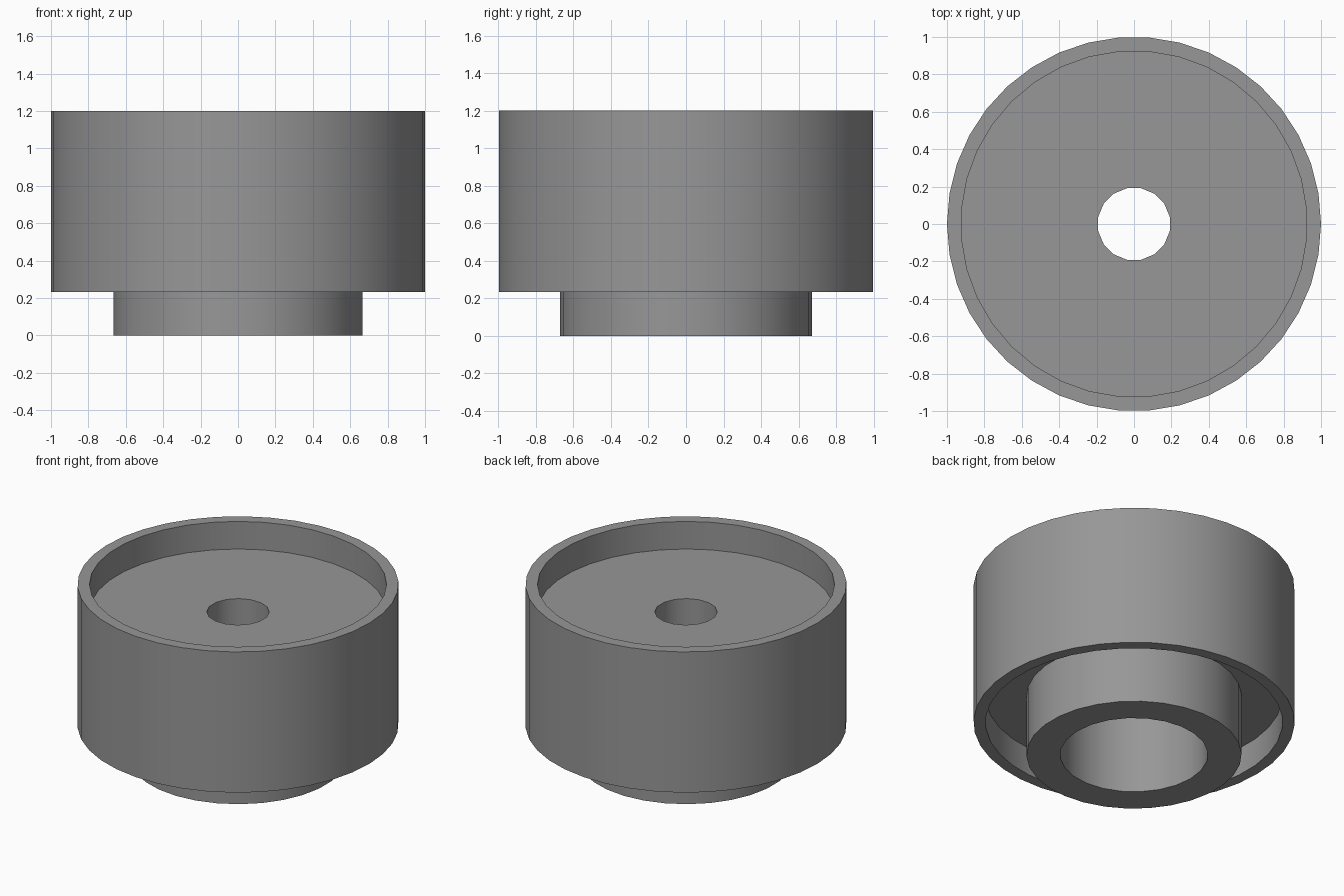
import bpy
import bmesh
import math

cube = bpy.data.objects.get("Cube")
if cube:
    bpy.data.objects.remove(cube, do_unlink=True)

# Single grey material
grey = bpy.data.materials.new("mid grey")
grey.use_nodes = True
colour = (0.31, 0.31, 0.31, 1)
grey.diffuse_color = colour
grey.node_tree.nodes["Principled BSDF"].inputs["Base Color"].default_value = colour


def ring(bm, radius, z, sides, turn):
    """Closed loop of edges; turn is a fraction of one side."""
    verts = []
    for i in range(sides):
        a = math.tau * (i + turn) / sides
        verts.append(bm.verts.new((radius * math.cos(a), radius * math.sin(a), z)))
    edges = [bm.edges.new((verts[i - 1], verts[i])) for i in range(sides)]
    return verts, edges


# Walls in order around the section: radius, start z, end z, sides, turn
walls = [
    (1.0, 0.233, 1.2, 38, 0),        # tread
    (0.925, 1.2, 1.01, 36, 0.5),     # top recess
    (0.195, 1.01, 0.65, 16, 0.5),    # axle hole
    (0.46, 0.65, 0.0, 24, 0),        # hub bore
    (0.67, 0.0, 0.423, 30, 0.5),     # hub
    (0.925, 0.423, 0.233, 36, 0.5),  # underside recess
]

bm = bmesh.new()
ends = []
for radius, start, end, sides, turn in walls:
    v0, e0 = ring(bm, radius, start, sides, turn)
    v1, e1 = ring(bm, radius, end, sides, turn)
    for i in range(sides):
        bm.faces.new((v0[i - 1], v0[i], v1[i], v1[i - 1]))
    ends.append((e0, e1))

# Flat annular faces join the end of each wall to the start of the next
for i in range(len(ends)):
    bmesh.ops.triangle_fill(bm, use_beauty=True, edges=ends[i - 1][1] + ends[i][0])

bmesh.ops.recalc_face_normals(bm, faces=bm.faces[:])
mesh = bpy.data.meshes.new("hubbed_wheel")
bm.to_mesh(mesh)
bm.free()
mesh.materials.append(grey)

wheel = bpy.data.objects.new("hubbed_wheel", mesh)
bpy.context.collection.objects.link(wheel)
bpy.ops.object.select_all(action='DESELECT')
wheel.select_set(True)
bpy.context.view_layer.objects.active = wheel
bpy.ops.object.shade_smooth_by_angle(angle=math.radians(30))
